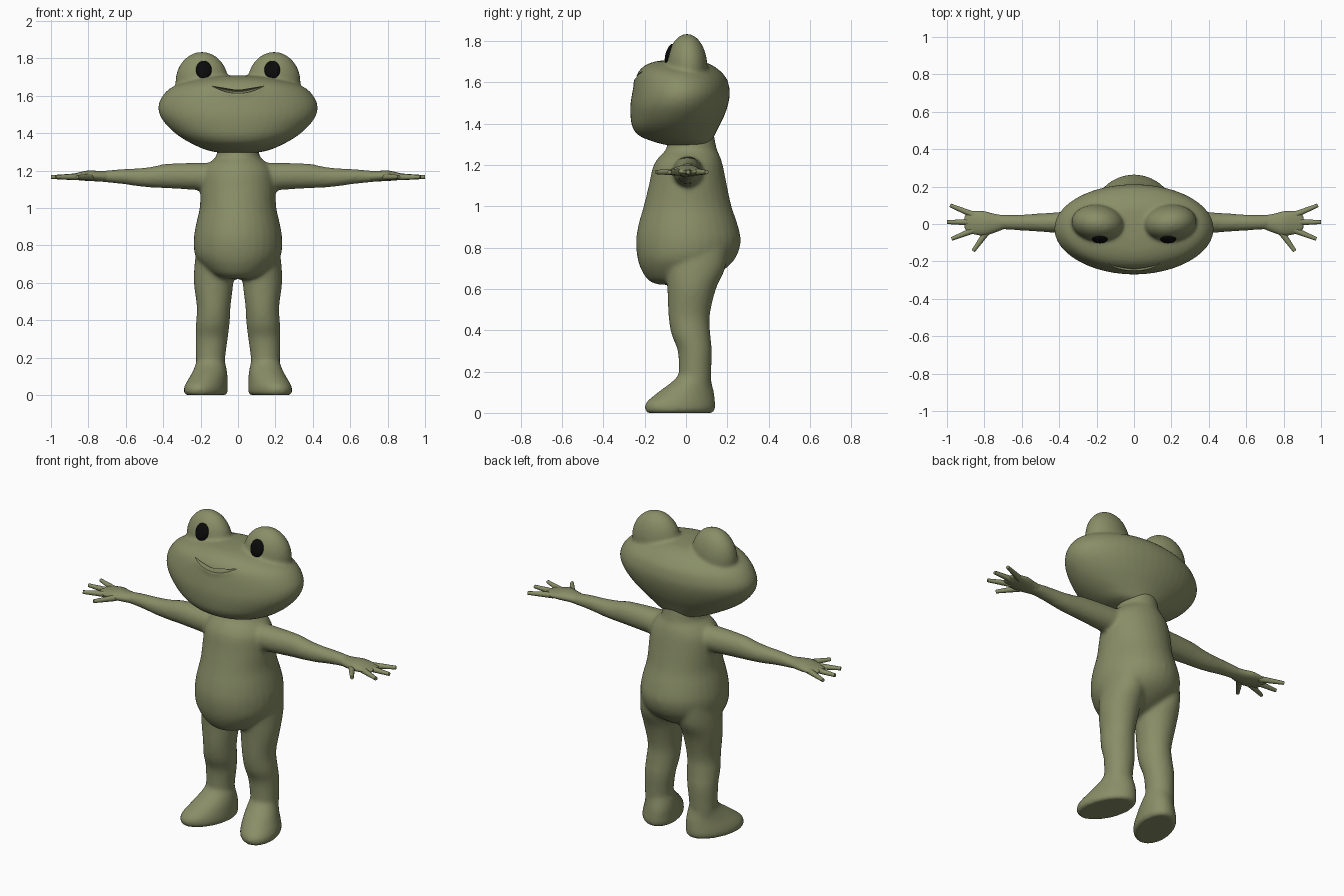
import bpy, bmesh, math
from mathutils import Vector, Matrix

scene_cube = bpy.data.objects.get("Cube")
if scene_cube:
    bpy.data.objects.remove(scene_cube, do_unlink=True)


def make_material(name, colour):
    mat = bpy.data.materials.new(name)
    mat.use_nodes = True
    mat.diffuse_color = colour
    mat.node_tree.nodes["Principled BSDF"].inputs["Base Color"].default_value = colour
    return mat


olive = make_material("olive skin", (0.25, 0.27, 0.135, 1))
black = make_material("black pupil", (0.003, 0.003, 0.003, 1))


def resample(rings, steps=4):
    """Smooth spline through the ring values."""
    result = []
    last = len(rings) - 1
    for i in range(last):
        p0, p1, p2, p3 = (rings[min(max(k, 0), last)] for k in range(i - 1, i + 3))
        for s in range(steps):
            t = s / steps
            result.append([b + 0.5 * t * (c - a + t * (2*a - 5*b + 4*c - d + t * (3*(b - c) + d - a)))
                           for a, b, c, d in zip(p0, p1, p2, p3)])
    return result + [list(rings[-1])]


def loft(bm, rings, axis="z", side=1, turn=0, sides=32):
    """Skin elliptical rings: position on the axis, then low and high of both other directions."""
    loops = []
    for t, a0, a1, b0, b1 in resample(rings):
        loop = []
        for k in range(sides):
            angle = math.tau * k / sides
            u, v = (a1 - a0) / 2 * math.cos(angle), (b1 - b0) / 2 * math.sin(angle)
            u, v = u * math.cos(turn) - v * math.sin(turn), u * math.sin(turn) + v * math.cos(turn)
            u, v = u + (a0 + a1) / 2, v + (b0 + b1) / 2
            point = (u, v, t) if axis == "z" else (t, u, v)
            loop.append(bm.verts.new((point[0] * side, point[1], point[2])))
        loops.append(loop)
    faces = [bm.faces.new(loops[0]), bm.faces.new(loops[-1])]
    for low, high in zip(loops, loops[1:]):
        for k in range(sides):
            n = (k + 1) % sides
            faces.append(bm.faces.new((low[k], low[n], high[n], high[k])))
    bmesh.ops.recalc_face_normals(bm, faces=faces)


def ellipsoid(bm, centre, radii, tilt=None):
    matrix = Matrix.Translation(centre) @ (tilt or Matrix()) @ Matrix.Diagonal((*radii, 1))
    bmesh.ops.create_uvsphere(bm, u_segments=32, v_segments=20, radius=1, matrix=matrix)


def finger(bm, start, end, r0, r1):
    start, end = Vector(start), Vector(end)
    along = end - start
    matrix = Matrix.Translation((start + end) / 2) @ along.to_track_quat("Z", "Y").to_matrix().to_4x4()
    bmesh.ops.create_cone(bm, cap_ends=True, segments=12, radius1=r0, radius2=r1,
                          depth=along.length, matrix=matrix)


def finish(name, bm, mat):
    mesh = bpy.data.meshes.new(name)
    bm.to_mesh(mesh)
    bm.free()
    obj = bpy.data.objects.new(name, mesh)
    bpy.context.collection.objects.link(obj)
    mesh.materials.append(mat)
    shade(mesh)
    return obj


def shade(mesh):
    mesh.polygons.foreach_set("use_smooth", [True] * len(mesh.polygons))
    mesh.set_sharp_from_angle(angle=math.radians(50))


def blend(obj, voxel, iterations):
    """Fuse overlapping parts into one soft skin."""
    remesh = obj.modifiers.new("fuse", "REMESH")
    remesh.mode = "VOXEL"
    remesh.voxel_size = voxel
    soften = obj.modifiers.new("soften", "SMOOTH")
    soften.factor = 0.5
    soften.iterations = iterations


def apply(obj):
    graph = bpy.context.evaluated_depsgraph_get()
    graph.update()
    mesh = bpy.data.meshes.new_from_object(obj.evaluated_get(graph))
    obj.modifiers.clear()
    obj.data = mesh
    mesh.materials.clear()
    mesh.materials.append(olive)
    mesh.polygons.foreach_set("material_index", [0] * len(mesh.polygons))
    shade(mesh)


# Torso, neck, legs, feet and arms fused together
body = bmesh.new()
loft(body, [
    (0.62, -0.06, 0.06, -0.13, 0.02), (0.64, -0.13, 0.13, -0.18, 0.09),
    (0.69, -0.19, 0.19, -0.215, 0.18), (0.75, -0.23, 0.23, -0.235, 0.24),
    (0.83, -0.237, 0.237, -0.242, 0.265), (0.91, -0.225, 0.225, -0.23, 0.25),
    (1.0, -0.205, 0.205, -0.205, 0.22), (1.1, -0.2, 0.2, -0.18, 0.198),
    (1.19, -0.19, 0.19, -0.16, 0.18), (1.24, -0.155, 0.155, -0.13, 0.165),
    (1.28, -0.115, 0.115, -0.095, 0.148), (1.38, -0.11, 0.11, -0.08, 0.13)])
for side in (1, -1):
    # Leg
    loft(body, [
        (0.1, 0.07, 0.225, -0.04, 0.12), (0.2, 0.068, 0.225, -0.035, 0.122),
        (0.3, 0.055, 0.227, -0.04, 0.125), (0.38, 0.045, 0.225, -0.07, 0.118),
        (0.47, 0.04, 0.22, -0.085, 0.115), (0.6, 0.025, 0.236, -0.09, 0.145),
        (0.7, 0.02, 0.232, -0.1, 0.19), (0.8, 0.04, 0.22, -0.1, 0.2)], side=side)
    # Foot, toes turned outward
    loft(body, [
        (0.0, 0.075, 0.27, -0.195, 0.135), (0.015, 0.065, 0.28, -0.205, 0.148),
        (0.05, 0.065, 0.275, -0.2, 0.148), (0.1, 0.062, 0.25, -0.14, 0.14),
        (0.15, 0.065, 0.23, -0.07, 0.125), (0.19, 0.075, 0.22, -0.03, 0.115)],
        side=side, turn=math.radians(20))
    # Arm
    loft(body, [
        (0.1, -0.07, 0.085, 1.09, 1.24), (0.2, -0.065, 0.08, 1.095, 1.242),
        (0.38, -0.05, 0.066, 1.105, 1.236), (0.45, -0.045, 0.06, 1.108, 1.222),
        (0.53, -0.04, 0.055, 1.115, 1.212), (0.62, -0.034, 0.05, 1.128, 1.208),
        (0.7, -0.031, 0.05, 1.136, 1.2), (0.78, -0.04, 0.05, 1.145, 1.19)], axis="x", side=side)
body = finish("body", body, olive)
blend(body, 0.011, 8)
apply(body)

# Hands with a thumb and three fingers
for label, side in (("left", 1), ("right", -1)):
    hand = bmesh.new()
    loft(hand, [
        (0.69, -0.025, 0.045, 1.14, 1.195), (0.75, -0.048, 0.055, 1.142, 1.198),
        (0.8, -0.062, 0.068, 1.144, 1.2), (0.85, -0.056, 0.07, 1.148, 1.19),
        (0.89, -0.045, 0.062, 1.154, 1.18), (0.905, -0.02, 0.04, 1.16, 1.174)], axis="x", side=side, sides=20)
    for x0, y0, x1, y1 in ((0.785, -0.04, 0.86, -0.145), (0.85, -0.03, 0.975, -0.08),
                           (0.87, 0.01, 1.0, 0.01), (0.85, 0.045, 0.983, 0.1)):
        finger(hand, (x0 * side, y0, 1.166), (x1 * side, y1, 1.165), 0.018, 0.01)
    finish(label + "_hand", hand, olive)

# Wide head fused with the two eye bulges
head = bmesh.new()
loft(head, [
    (1.295, -0.1, 0.1, -0.09, 0.11), (1.31, -0.17, 0.17, -0.15, 0.122),
    (1.34, -0.24, 0.24, -0.225, 0.137), (1.38, -0.31, 0.31, -0.258, 0.157),
    (1.43, -0.37, 0.37, -0.268, 0.182), (1.49, -0.415, 0.415, -0.269, 0.203),
    (1.55, -0.425, 0.425, -0.26, 0.212), (1.61, -0.395, 0.395, -0.247, 0.2),
    (1.65, -0.345, 0.345, -0.23, 0.17), (1.68, -0.26, 0.26, -0.2, 0.13),
    (1.7, -0.16, 0.16, -0.15, 0.08), (1.708, -0.05, 0.05, -0.08, 0.0)], sides=48)
for side in (1, -1):
    ellipsoid(head, (0.193 * side, 0.005, 1.672), (0.142, 0.098, 0.162),
              Matrix.Rotation(math.radians(6 * side), 4, "Z"))
# Lower lip
loft(head, [
    (-0.12, -0.235, -0.2, 1.625, 1.64), (-0.06, -0.25, -0.2, 1.6, 1.625),
    (0.0, -0.256, -0.2, 1.592, 1.617), (0.06, -0.25, -0.2, 1.6, 1.625),
    (0.12, -0.235, -0.2, 1.625, 1.64)], axis="x")
head = finish("head", head, olive)
blend(head, 0.01, 6)

# Smiling mouth slit, carved out of the head
mouth = bmesh.new()
loft(mouth, [
    (-0.14, -0.28, -0.21, 1.65, 1.653), (-0.07, -0.3, -0.195, 1.622, 1.64),
    (0.0, -0.3, -0.19, 1.613, 1.63), (0.07, -0.3, -0.195, 1.622, 1.64),
    (0.14, -0.28, -0.21, 1.65, 1.653)], axis="x")
mouth = finish("mouth_cutter", mouth, olive)
mouth.hide_render = True
carve = head.modifiers.new("mouth", "BOOLEAN")
carve.operation = "DIFFERENCE"
carve.solver = "EXACT"
carve.object = mouth
apply(head)
bpy.data.objects.remove(mouth, do_unlink=True)

# Black pupils on the front of the eye bulges
for label, side in (("left", 1), ("right", -1)):
    pupil = bmesh.new()
    ellipsoid(pupil, (0.183 * side, -0.08, 1.738), (0.042, 0.018, 0.05),
              Matrix.Rotation(math.radians(-18), 4, "X"))
    finish(label + "_pupil", pupil, black)
